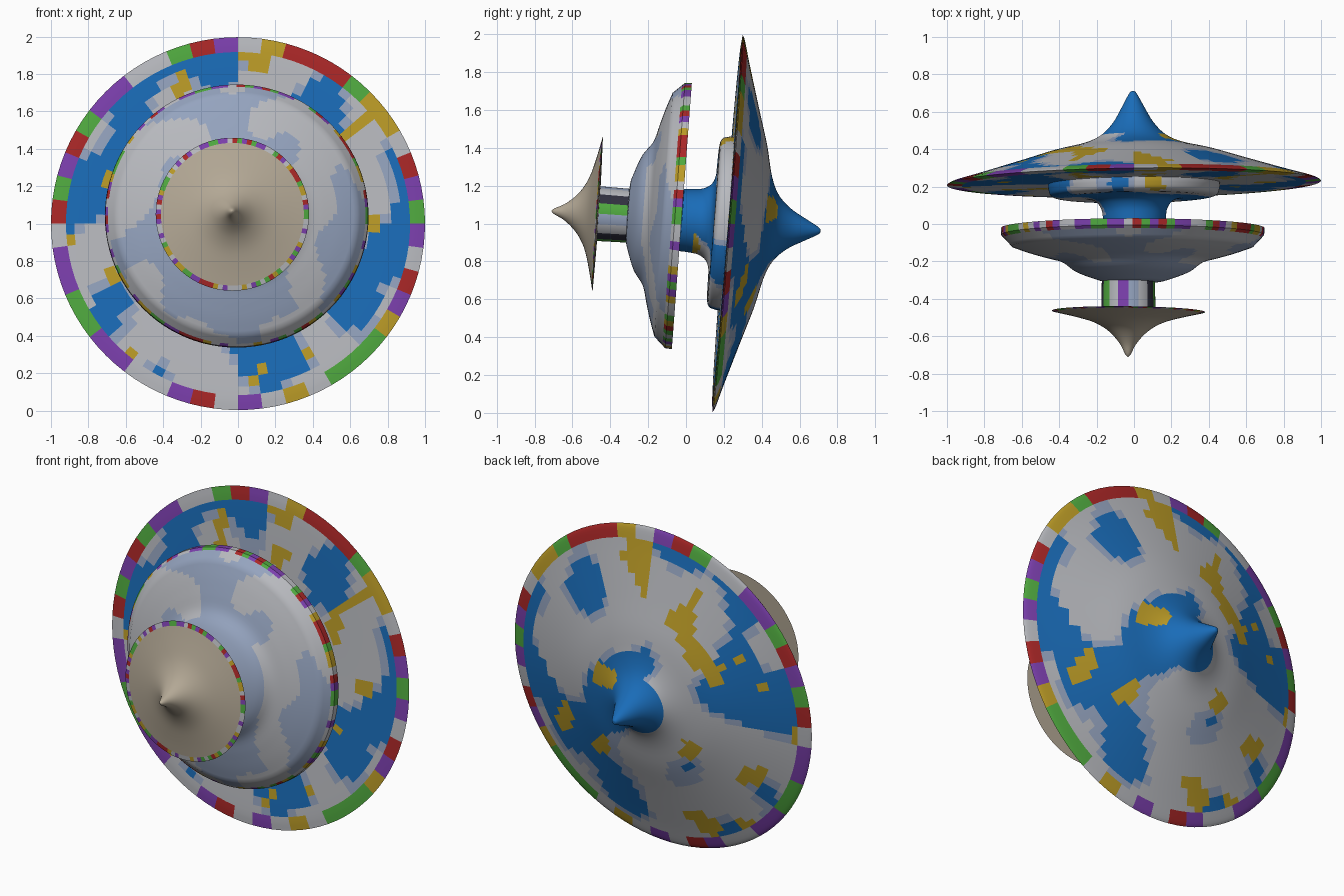
import bpy, bmesh, math, random
from mathutils import Matrix, Vector, noise

if "Cube" in bpy.data.objects:
    bpy.data.objects.remove(bpy.data.objects["Cube"])

random.seed(4)
SEG = 96


def mat(name, rgb):
    m = bpy.data.materials.new(name)
    m.diffuse_color = (*rgb, 1)
    m.use_nodes = True
    m.node_tree.nodes["Principled BSDF"].inputs["Base Color"].default_value = m.diffuse_color
    return m


BLUE = mat("sky_blue", (0.01, 0.15, 0.48))
CLOUD = mat("cloud_grey", (0.48, 0.49, 0.52))
HAZE = mat("haze_blue", (0.30, 0.37, 0.52))
SAND = mat("sand", (0.45, 0.39, 0.30))
GOLD = mat("gold", (0.50, 0.33, 0.02))
RED = mat("red", (0.40, 0.02, 0.02))
GREEN = mat("green", (0.08, 0.40, 0.05))
PURPLE = mat("purple", (0.20, 0.05, 0.42))
DARK = mat("dark", (0.03, 0.03, 0.05))
CONFETTI = [RED, GREEN, PURPLE, GOLD, CLOUD, CLOUD]


def smooth_curve(pts, n=4):
    """Catmull-Rom curve through the profile points."""
    p = [Vector(q) for q in pts]
    p = [2 * p[0] - p[1]] + p + [2 * p[-1] - p[-2]]
    out = []
    for a, b, c, d in zip(p, p[1:], p[2:], p[3:]):
        for k in range(n):
            t = k / n
            out.append(0.5 * (2 * b + (c - a) * t + (2 * a - 5 * b + 4 * c - d) * t * t
                              + (3 * b - a - 3 * c + d) * t ** 3))
    return out + [p[-2]]


def lathe(name, curves, centre, tilt, yaw, paint):
    """Spin (radius, depth) curves round the tilted y axis."""
    prof = []
    for c in curves:
        s = smooth_curve(c)
        prof += s[1:] if prof else s
    bm = bmesh.new()
    rings = []
    for r, t in prof:
        if r < 1e-4:
            rings.append([bm.verts.new((0, t, 0))] * SEG)
        else:
            rings.append([bm.verts.new((r * math.cos(2 * math.pi * i / SEG), t,
                                        r * math.sin(2 * math.pi * i / SEG)))
                          for i in range(SEG)])
    mats = []
    for a, b in zip(rings, rings[1:]):
        for i in range(SEG):
            j = (i + 1) % SEG
            f = bm.faces.new(list(dict.fromkeys((a[i], a[j], b[j], b[i]))))
            co = f.calc_center_median()
            m = paint(math.hypot(co.x, co.z), co, i)
            if m not in mats:
                mats.append(m)
            f.material_index = mats.index(m)
    bmesh.ops.recalc_face_normals(bm, faces=bm.faces)
    me = bpy.data.meshes.new(name)
    bm.to_mesh(me)
    bm.free()
    for m in mats:
        me.materials.append(m)
    ob = bpy.data.objects.new(name, me)
    bpy.context.collection.objects.link(ob)
    ob.matrix_world = (Matrix.Translation(centre) @ Matrix.Rotation(yaw, 4, 'Z')
                       @ Matrix.Rotation(-tilt, 4, 'X'))
    bpy.ops.object.select_all(action='DESELECT')
    ob.select_set(True)
    bpy.context.view_layer.objects.active = ob
    bpy.ops.object.shade_smooth_by_angle(angle=math.radians(35))
    return ob


band = [random.choice(CONFETTI) for _ in range(SEG)]


def paint_sky(r, co, i):
    if r > 0.91:
        return band[i // 2]
    if r < 0.17:
        return BLUE
    if noise.noise(co * 5 + Vector((7, 3, 1))) > 0.42:
        return GOLD
    n = noise.noise(co * 2.6 + Vector((1, 2, 5)))
    return CLOUD if n > 0.03 else HAZE if n > -0.06 else BLUE


def paint_cloud(r, co, i):
    if r > 0.695:
        return band[i]
    return HAZE if noise.noise(co * 4) > 0 or r < 0.35 else CLOUD


def paint_sand(r, co, i):
    return band[i] if r > 0.395 else SAND


def paint_axle(r, co, i):
    return (GREEN, DARK, CLOUD, HAZE, PURPLE, CLOUD)[i // 6 % 6]


# Large rear disc: spool neck, stepped hub, flat front, pointed back
lathe("large_disc", [
    [(0.165, -0.245), (0.168, -0.19), (0.178, -0.135), (0.215, -0.092),
     (0.295, -0.077), (0.40, -0.077), (0.445, -0.064), (0.458, -0.03), (0.46, -0.004)],
    [(0.46, -0.004), (0.70, -0.006), (0.92, -0.006), (1.0, 0.0)],
    [(1.0, 0.0), (0.97, 0.014), (0.85, 0.048), (0.61, 0.12), (0.43, 0.175), (0.27, 0.213),
     (0.175, 0.256), (0.108, 0.324), (0.06, 0.407), (0.018, 0.483), (0.0, 0.492)],
], (0, 0.22, 1.0), 0.08, 0.0125, paint_sky)

# Middle bowl-shaped disc with a flat back
lathe("middle_disc", [
    [(0, 0), (0.35, 0), (0.705, 0)],
    [(0.705, 0), (0.703, -0.036)],
    [(0.703, -0.036), (0.646, -0.097)],
    [(0.646, -0.097), (0.56, -0.127), (0.47, -0.153), (0.38, -0.179), (0.305, -0.232),
     (0.20, -0.272), (0.14, -0.286), (0, -0.29)],
], (-0.007, -0.022, 1.04), 0.075, 0, paint_cloud)

# Front axle between the two smaller discs
lathe("front_axle", [[(0.145, -0.09), (0.142, 0.09)]],
      (-0.03, -0.38, 1.047), 0.07, 0, paint_axle)

# Small front disc with a concave pointed face
lathe("small_disc", [
    [(0, 0.006), (0.20, 0.005), (0.41, 0)],
    [(0.41, 0), (0.30, -0.025), (0.20, -0.053), (0.13, -0.088), (0.08, -0.130),
     (0.04, -0.18), (0.015, -0.23), (0, -0.245)],
], (-0.03, -0.467, 1.05), 0.067, -0.01, paint_sand)
